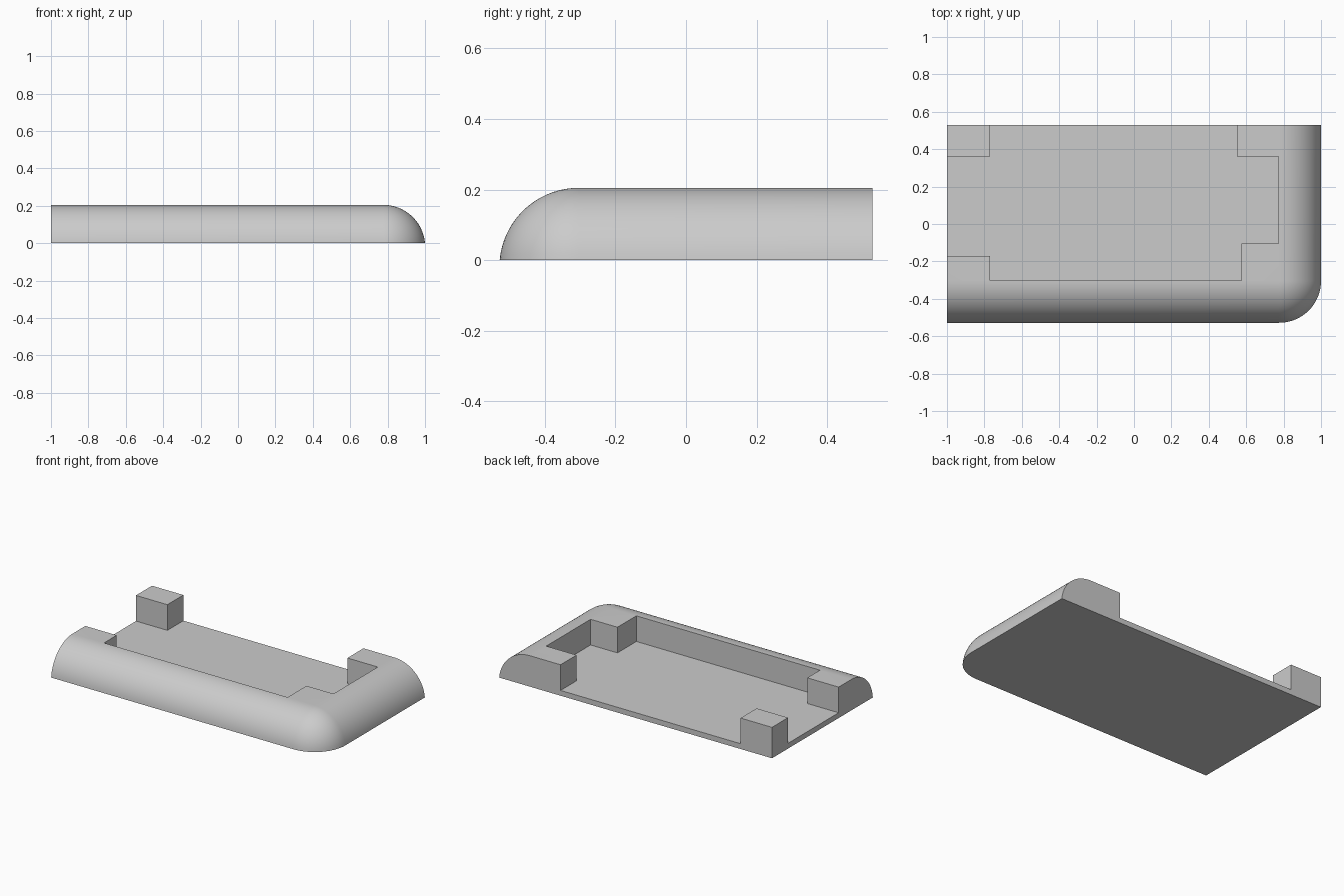
import bpy, bmesh
from math import asin, cos, sin, pi

cube = bpy.data.objects.get("Cube")
if cube:
    bpy.data.objects.remove(cube, do_unlink=True)

LEFT, BACK = 1.0, 0.528       # half width and half depth
HEIGHT, FLOOR = 0.205, 0.035
RADIUS, SINK = 0.225, 0.02    # edge rounding, its centre lies below the base
SEGS = 18

grey = bpy.data.materials.new("light_grey")
grey.use_nodes = True
colour = (0.6, 0.6, 0.6, 1)
grey.diffuse_color = colour
grey.node_tree.nodes["Principled BSDF"].inputs["Base Color"].default_value = colour


def loft(name, rings):
    """Skin a stack of equal-length rings and cap both ends."""
    bm = bmesh.new()
    loops = [[bm.verts.new(p) for p in ring] for ring in rings]
    count = len(rings[0])
    for low, high in zip(loops, loops[1:]):
        for i in range(count):
            j = (i + 1) % count
            bm.faces.new((low[i], low[j], high[j], high[i]))
    bm.faces.new(loops[0][::-1])
    bm.faces.new(loops[-1])
    bmesh.ops.remove_doubles(bm, verts=bm.verts, dist=1e-5)
    bmesh.ops.recalc_face_normals(bm, faces=bm.faces)
    mesh = bpy.data.meshes.new(name)
    bm.to_mesh(mesh)
    bm.free()
    obj = bpy.data.objects.new(name, mesh)
    bpy.context.collection.objects.link(obj)
    mesh.materials.append(grey)
    return obj


# Tray body: rounded along the front and one side, with a ball corner between
start = asin(SINK / RADIUS)
foot = RADIUS * cos(start)
cx, cy = LEFT - foot, -BACK + foot


def outline(r, z):
    arc = [(cx + r * cos(a), cy + r * sin(a), z)
           for a in (-pi / 2 + pi / 2 * i / SEGS for i in range(SEGS + 1))]
    return [(-LEFT, BACK, z), (-LEFT, cy - r, z)] + arc + [(cx + r, BACK, z)]


rings = []
for k in range(SEGS + 1):
    a = start + (pi / 2 - start) * k / SEGS
    rings.append(outline(RADIUS * cos(a), RADIUS * sin(a) - SINK))
tray = loft("tray", rings)

# Pocket: open at the back and one end, leaving a block in each corner
FAR = 1.3
pocket = [(-FAR, -0.17), (-0.77, -0.17), (-0.77, -0.303), (0.576, -0.303),
          (0.576, -0.105), (0.773, -0.105), (0.773, 0.36), (0.55, 0.36),
          (0.55, FAR), (-0.77, FAR), (-0.77, 0.36), (-FAR, 0.36)]
cutter = loft("pocket_cutter", [[(x, y, z) for x, y in pocket] for z in (FLOOR, 0.5)])
cutter.hide_render = True

cut = tray.modifiers.new("pocket", 'BOOLEAN')
cut.operation = 'DIFFERENCE'
cut.solver = 'EXACT'
cut.object = cutter
bpy.ops.object.select_all(action='DESELECT')
tray.select_set(True)
bpy.context.view_layer.objects.active = tray
bpy.ops.object.modifier_apply(modifier=cut.name)
bpy.data.objects.remove(cutter, do_unlink=True)
bpy.ops.object.shade_smooth_by_angle(angle=pi / 6)
